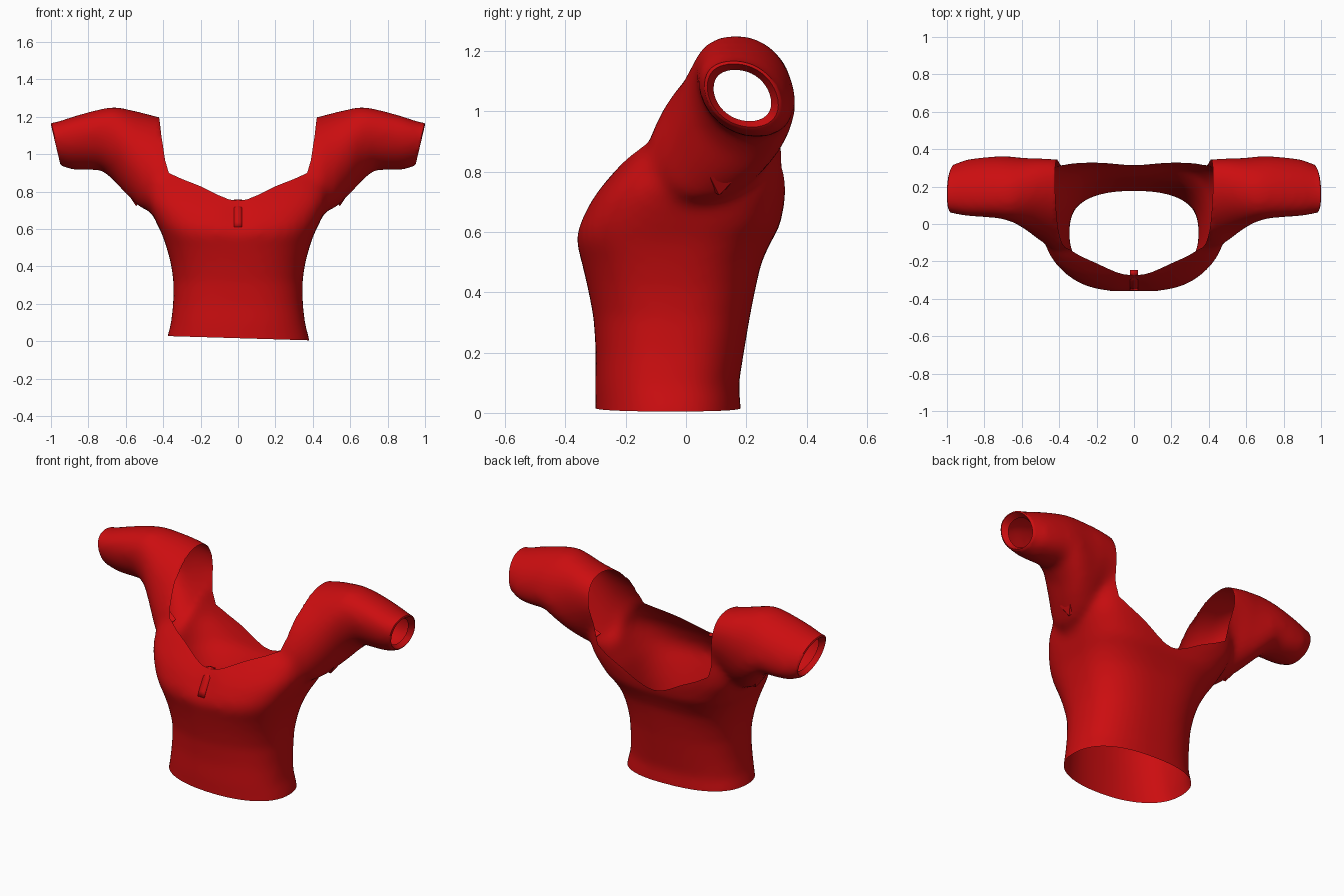
import bpy, bmesh, math
from mathutils import Vector

cube = bpy.data.objects.get("Cube")
if cube:
    bpy.data.objects.remove(cube)

red = bpy.data.materials.new("red_cloth")
red.use_nodes = True
red.diffuse_color = (0.6, 0.004, 0.005, 1)
red.node_tree.nodes["Principled BSDF"].inputs["Base Color"].default_value = red.diffuse_color

SIDES = 64


def add_object(name, bm):
    mesh = bpy.data.meshes.new(name)
    bm.to_mesh(mesh)
    bm.free()
    mesh.materials.append(red)
    obj = bpy.data.objects.new(name, mesh)
    bpy.context.collection.objects.link(obj)
    return obj


def smooth(obj, angle=50):
    bpy.ops.object.select_all(action='DESELECT')
    obj.select_set(True)
    bpy.context.view_layer.objects.active = obj
    bpy.ops.object.shade_smooth_by_angle(angle=math.radians(angle))


def oval(front, back):
    """Unit superellipse points, with one power for each half."""
    for i in range(SIDES):
        a = 2 * math.pi * i / SIDES
        c, s = math.cos(a), math.sin(a)
        power = back if s > 0 else front
        yield (math.copysign(abs(c) ** (2 / power), c),
               math.copysign(abs(s) ** (2 / power), s))


def loft(bm, rings):
    """Closed solid through a list of point rings."""
    rows = [[bm.verts.new(p) for p in ring] for ring in rings]
    for a, b in zip(rows, rows[1:]):
        for i in range(SIDES):
            j = (i + 1) % SIDES
            bm.faces.new((a[i], a[j], b[j], b[i]))
    bm.faces.new(rows[0][::-1])
    bm.faces.new(rows[-1])


def lerp_table(table, x):
    for (x0, v0), (x1, v1) in zip(table, table[1:]):
        if x <= x1:
            return v0 + (v1 - v0) * (x - x0) / (x1 - x0)
    return table[-1][1]


# Torso sections: height, half width, front, back, front power, back power
TORSO = [(-.1, .395, -.30, .18, 2.2, 2.5), (.02, .38, -.30, .182, 2.2, 2.5),
         (.09, .36, -.302, .174, 2.3, 2.5), (.2, .347, -.299, .192, 2.4, 2.5),
         (.32, .345, -.307, .212, 2.4, 2.5), (.42, .36, -.327, .232, 2.5, 2.6),
         (.5, .382, -.346, .25, 2.6, 2.8), (.57, .405, -.366, .283, 2.8, 3.2),
         (.62, .43, -.358, .312, 3, 3.6), (.7, .468, -.318, .328, 3.2, 4),
         (.75, .485, -.282, .333, 3.4, 4.5), (.83, .487, -.212, .335, 3.8, 5),
         (.92, .465, -.125, .337, 4, 5), (1.0, .42, -.045, .34, 4, 5),
         (1.1, .36, .05, .33, 3, 5)]
# Sleeve sections: x, centre y, centre z, radius y, radius z, forward lean
SLEEVE = [(.3, .10, .93, .21, .24, .42), (.44, .108, .945, .213, .258, .4),
          (.52, .138, .967, .203, .257, .25), (.6, .168, 1.015, .187, .228, .04),
          (.66, .188, 1.055, .172, .2, -.13), (.73, .197, 1.08, .16, .163, -.23),
          (.82, .197, 1.067, .154, .153, -.26), (.9, .193, 1.057, .146, .139, -.28),
          (.96, .188, 1.06, .129, .115, -.28), (1.0, .183, 1.06, .117, .107, -.28),
          (1.1, .183, 1.06, .117, .107, -.28)]
# Neckline height across the half width, leaning down toward the back
NECK = [(0, .698), (.05, .707), (.1, .73), (.2, .788), (.3, .836), (.37, .876),
        (.39, .95), (.41, 1.1), (.43, 1.32), (.46, 1.6), (2, 2)]
NECK_LEAN = -.19

# Solid body and sleeves, fused into one cloth surface
bm = bmesh.new()
loft(bm, [[(hw * c, (f + b) / 2 + (b - f) / 2 * s, z) for c, s in oval(pf, pb)]
          for z, hw, f, b, pf, pb in TORSO])
for side in (1, -1):
    loft(bm, [[(side * x, yc + ry * c + lean * rz * s, zc + rz * s) for c, s in oval(2.15, 2.15)]
              for x, yc, zc, ry, rz, lean in SLEEVE])
bmesh.ops.recalc_face_normals(bm, faces=bm.faces[:])
shirt = add_object("shirt", bm)
fuse = shirt.modifiers.new("fuse", 'REMESH')
fuse.mode = 'VOXEL'
fuse.voxel_size = .018
relax = shirt.modifiers.new("relax", 'SMOOTH')
relax.factor = .5
relax.iterations = 20
bpy.context.view_layer.objects.active = shirt
for name in ("fuse", "relax"):
    bpy.ops.object.modifier_apply(modifier=name)

bm = bmesh.new()
bm.from_mesh(shirt.data)


def cut(point, normal):
    bmesh.ops.bisect_plane(bm, geom=bm.verts[:] + bm.edges[:] + bm.faces[:], dist=1e-6,
                           plane_co=point, plane_no=normal, clear_outer=True)


def neck_height(v):
    return lerp_table(NECK, abs(v.co.x)) + NECK_LEAN * v.co.y


# Gathered dip at the centre of the chest
for v in bm.verts:
    if v.co.y < -.15:
        v.co.y += .012 * math.exp(-(v.co.x / .07) ** 2 - ((v.co.z - .68) / .09) ** 2)

# Neck opening: flatten the neckline, slice, restore
for v in bm.verts:
    v.co.z -= neck_height(v)
cut((0, 0, 0), (0, 0, 1))
for v in bm.verts:
    v.co.z += neck_height(v)

# Slanted hem and cuff openings
cut((0, 0, .016), (-.03, 0, -1))
for side in (1, -1):
    cut((side * .972, .19, 1.06), (side * .97, 0, -.23))

# Cuff edges rolled inward
for scale, out in ((.92, .005), (.81, -.03)):
    edges = [e for e in bm.edges if e.is_boundary and all(abs(v.co.x) > .9 for v in e.verts)]
    new = bmesh.ops.extrude_edge_only(bm, edges=edges)["geom"]
    for v in (g for g in new if isinstance(g, bmesh.types.BMVert)):
        side = 1 if v.co.x > 0 else -1
        centre = Vector((side * .972, .182, 1.052))
        v.co = centre + (v.co - centre) * scale
        v.co.x += side * out
bmesh.ops.recalc_face_normals(bm, faces=bm.faces[:])
bm.to_mesh(shirt.data)
bm.free()
smooth(shirt)

# Small pointed folds under the arms
for side, label in ((1, "left"), (-1, "right")):
    bm = bmesh.new()
    tip = bm.verts.new((side * .545, .11, .722))
    base = [bm.verts.new((side * x, y, z)) for x, y, z in
            ((.52, .07, .748), (.585, .08, .782), (.585, .17, .785), (.52, .15, .748))]
    for i in range(4):
        bm.faces.new((tip, base[i], base[(i + 1) % 4]))
    bmesh.ops.recalc_face_normals(bm, faces=bm.faces[:])
    smooth(add_object(label + "_underarm_fold", bm), 30)

# Strap tab gathering the front of the neckline
bm = bmesh.new()
path = [(-.245, .752), (-.268, .758), (-.307, .70), (-.343, .64), (-.355, .61), (-.33, .608)]
rows = [[bm.verts.new((x, y, z)) for x in (-.022, .022)] for y, z in path]
for a, b in zip(rows, rows[1:]):
    bm.faces.new((a[0], b[0], b[1], a[1]))
tab = add_object("neckline_tab", bm)
thick = tab.modifiers.new("thickness", 'SOLIDIFY')
thick.thickness = .008
smooth(tab, 40)
